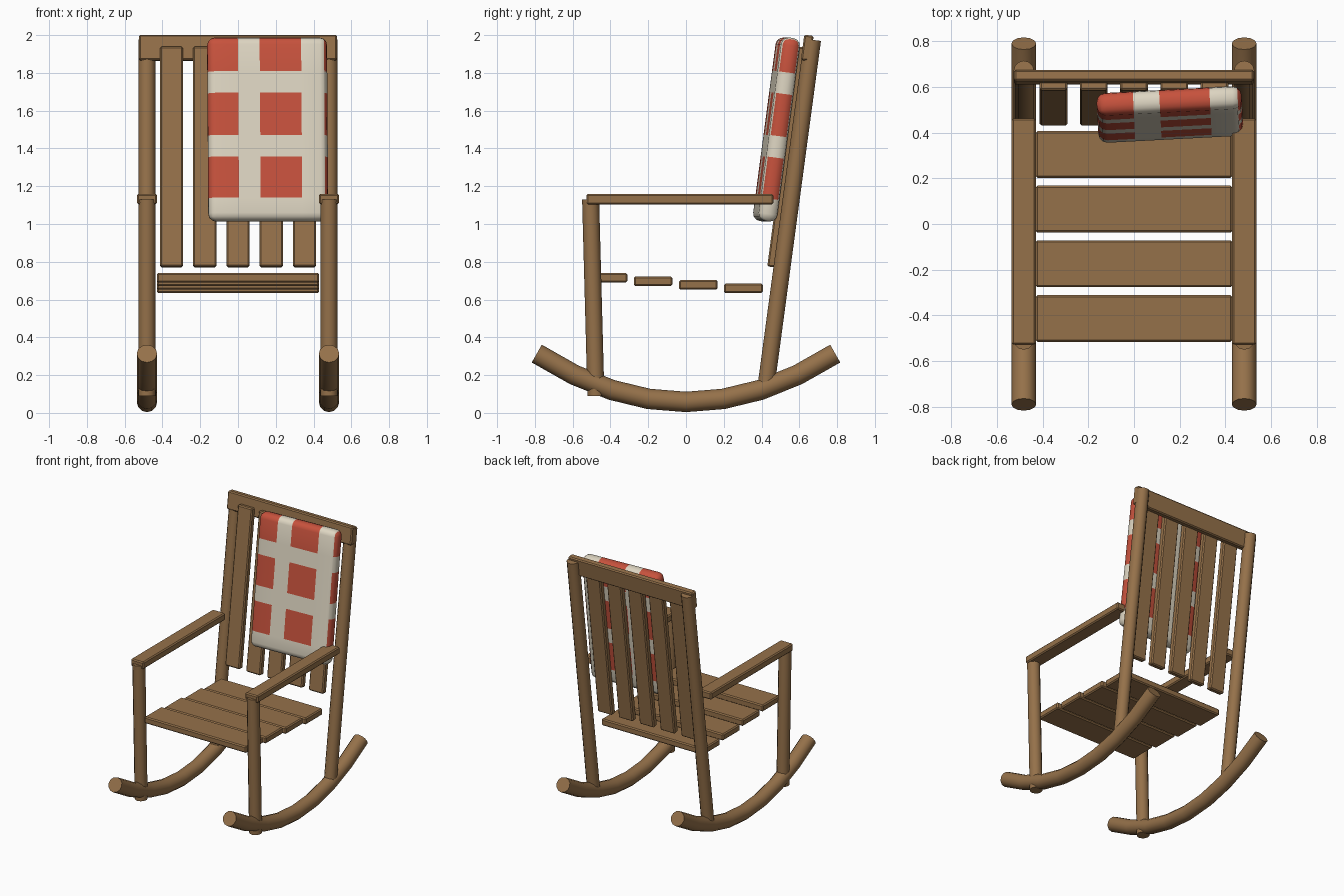
import bpy, bmesh, math
from mathutils import Vector, Matrix

cube = bpy.data.objects.get("Cube")
if cube:
    bpy.data.objects.remove(cube, do_unlink=True)


def material(name, rgb):
    m = bpy.data.materials.new(name)
    m.use_nodes = True
    m.diffuse_color = (*rgb, 1)
    bsdf = next(n for n in m.node_tree.nodes if n.type == 'BSDF_PRINCIPLED')
    bsdf.inputs["Base Color"].default_value = (*rgb, 1)
    return m


wood = material("warm wood", (0.30, 0.165, 0.068))
cream = material("cream cloth", (0.73, 0.67, 0.54))
red = material("red cloth", (0.57, 0.084, 0.046))


def smooth(obj, degrees=35):
    bpy.ops.object.select_all(action='DESELECT')
    obj.select_set(True)
    bpy.context.view_layer.objects.active = obj
    bpy.ops.object.shade_smooth_by_angle(angle=math.radians(degrees))


def box_mesh(size, bevel, segments):
    bm = bmesh.new()
    bmesh.ops.create_cube(bm, size=1, matrix=Matrix.Diagonal((*size, 1)))
    bmesh.ops.bevel(bm, geom=bm.edges[:], offset=bevel, segments=segments,
                    profile=0.5, affect='EDGES')
    return bm


def finish(name, bm, location, rotation, mats):
    mesh = bpy.data.meshes.new(name)
    bm.to_mesh(mesh)
    bm.free()
    for m in mats:
        mesh.materials.append(m)
    obj = bpy.data.objects.new(name, mesh)
    bpy.context.collection.objects.link(obj)
    obj.location, obj.rotation_euler = location, rotation
    return obj


def board(name, size, location, tilt=0):
    return finish(name, box_mesh(size, 0.008, 1), location, (tilt, 0, 0), [wood])


def rod(name, points, radius):
    curve = bpy.data.curves.new(name, 'CURVE')
    curve.dimensions = '3D'
    curve.bevel_depth, curve.bevel_resolution = radius, 4
    curve.use_fill_caps = True
    spline = curve.splines.new('POLY')
    spline.points.add(len(points) - 1)
    for p, co in zip(spline.points, points):
        p.co = (*co, 1)
    curve.materials.append(wood)
    obj = bpy.data.objects.new(name, curve)
    bpy.context.collection.objects.link(obj)
    bpy.ops.object.select_all(action='DESELECT')
    obj.select_set(True)
    bpy.context.view_layer.objects.active = obj
    bpy.ops.object.convert(target='MESH')
    smooth(bpy.context.view_layer.objects.active)


LEAN = math.atan(0.133)          # backward lean of the backrest

# Rockers, legs, posts and armrests on both sides
for side, sx in (("left", 1), ("right", -1)):
    x = 0.482 * sx
    ys = [0.79 * i / 4 for i in range(-4, 5)]
    rod(f"{side}_rocker", [(x, y, 0.058 + 0.41 * y * y) for y in ys], 0.054)
    rod(f"{side}_front_leg", [(x, -0.477, 0.09), (x, -0.505, 1.13)], 0.045)
    rod(f"{side}_back_post", [(x, 0.425, 0.15), (x, 0.67, 1.975)], 0.045)
    board(f"{side}_armrest", (0.107, 0.99, 0.055), (x, -0.033, 1.132))

# Seat slats, stepping down towards the back
for i in range(4):
    board(f"seat_slat_{i + 1}", (0.86, 0.205, 0.05),
          (0, -0.413 + 0.239 * i, 0.716 - 0.019 * i))

# Back slats and top rail
for i in range(5):
    board(f"back_slat_{i + 1}", (0.122, 0.045, 1.175),
          (0.176 * (i - 2), 0.53, 1.355), -LEAN)
board("top_rail", (1.05, 0.05, 0.135), (0, 0.642, 1.932), -LEAN)

# Cushion with a red check on cream cloth
center = Vector((0.157, 0.479, 1.5))
bm = box_mesh((0.635, 0.1, 0.98), 0.04, 3)
bands_x = [(-1, 0.0), (0.115, 0.335), (0.457, 1)]
bands_z = [(1.13, 1.35), (1.465, 1.69), (1.805, 3)]
for axis, bands in ((0, bands_x), (2, bands_z)):
    for value in [v for band in bands for v in band]:
        normal, spot = Vector(), Vector()
        normal[axis], spot[axis] = 1, value - center[axis]
        bmesh.ops.bisect_plane(bm, geom=bm.verts[:] + bm.edges[:] + bm.faces[:],
                               plane_co=spot, plane_no=normal)


def inside(value, bands):
    return any(a < value < b for a, b in bands)


for f in bm.faces:
    c = f.calc_center_median() + center
    f.material_index = int(inside(c.x, bands_x) and inside(c.z, bands_z))
cushion = finish("back_cushion", bm, center,
                 (-LEAN, 0, math.radians(3)), [cream, red])
smooth(cushion)
